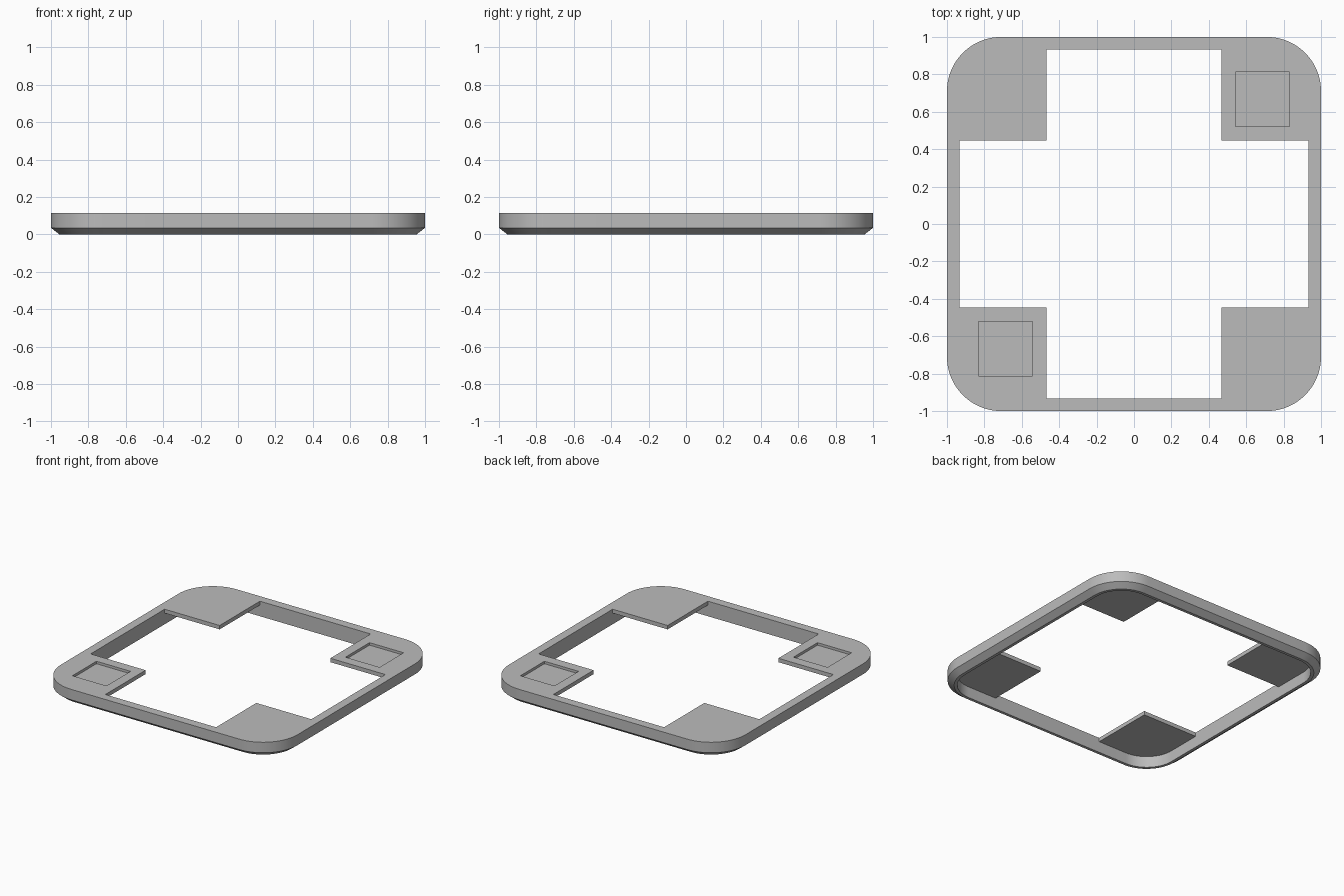
import bpy
import bmesh
from math import sin, cos, pi, radians

cube = bpy.data.objects.get("Cube")
if cube:
    bpy.data.objects.remove(cube, do_unlink=True)

TOP, PLATE_BOTTOM, CHAMFER_Z, POCKET_Z = 0.115, 0.085, 0.035, 0.096
OUTER, INNER, FOOT = 1.0, 0.933, 0.955
ARC_CENTRE = 0.71
KX, KY = 0.468, 0.447          # inner corner of each corner plate
POCKET = ((0.543, 0.522), (0.831, 0.522), (0.831, 0.812), (0.543, 0.812))
SEGS = 24
M = SEGS + 3                   # points per corner
MID = 1 + SEGS // 2
QUADRANTS = ((1, 1), (-1, 1), (-1, -1), (1, -1))

bm = bmesh.new()


def rounded_loop(half, z):
    """Rounded square whose points also mark the ends of the corner plates."""
    r = half - ARC_CENTRE
    corner = [(half, KY)]
    for i in range(SEGS + 1):
        a = i / SEGS * pi / 2
        corner.append((ARC_CENTRE + r * cos(a), ARC_CENTRE + r * sin(a)))
    corner.append((KX, half))
    loop = []
    for sx, sy in QUADRANTS:
        pts = corner if sx * sy > 0 else corner[::-1]
        loop += [bm.verts.new((sx * x, sy * y, z)) for x, y in pts]
    return loop


def bridge(a, b, straight_only=False):
    n = len(a)
    for i in range(n):
        if straight_only and i % M != M - 1:
            continue
        j = (i + 1) % n
        bm.faces.new((a[i], a[j], b[j], b[i]))


# Rim: top, outer wall, chamfer, narrow foot and inner wall
inner_top = rounded_loop(INNER, TOP)
outer_top = rounded_loop(OUTER, TOP)
outer_low = rounded_loop(OUTER, CHAMFER_Z)
foot_outer = rounded_loop(FOOT, 0)
foot_inner = rounded_loop(INNER, 0)
inner_mid = rounded_loop(INNER, PLATE_BOTTOM)
chain = (inner_top, outer_top, outer_low, foot_outer, foot_inner, inner_mid)
for a, b in zip(chain, chain[1:]):
    bridge(a, b)
bridge(inner_mid, inner_top, straight_only=True)

# Corner plates, two opposite ones with a square pocket
for q, (sx, sy) in enumerate(QUADRANTS):
    up = inner_top[q * M:(q + 1) * M]
    low = inner_mid[q * M:(q + 1) * M]
    k_up = bm.verts.new((sx * KX, sy * KY, TOP))
    k_low = bm.verts.new((sx * KX, sy * KY, PLATE_BOTTOM))
    bm.faces.new([k_low] + low)
    for end in (0, -1):
        bm.faces.new((k_up, up[end], low[end], k_low))
    if sx * sy < 0:
        bm.faces.new([k_up] + up)
        continue
    edge = [bm.verts.new((sx * x, sy * y, TOP)) for x, y in POCKET]
    floor = [bm.verts.new((sx * x, sy * y, POCKET_Z)) for x, y in POCKET]
    a, b, c, d = edge
    bm.faces.new([k_up] + up[:MID + 1] + [c, b, a])
    bm.faces.new([k_up, a, d, c] + up[MID:])
    for i in range(4):
        j = (i + 1) % 4
        bm.faces.new((edge[i], edge[j], floor[j], floor[i]))
    bm.faces.new(floor)

bmesh.ops.recalc_face_normals(bm, faces=bm.faces)
mesh = bpy.data.meshes.new("square_frame")
bm.to_mesh(mesh)
bm.free()

# Plain grey finish
grey = bpy.data.materials.new("plain_grey")
grey.use_nodes = True
colour = (0.5, 0.5, 0.5, 1)
grey.diffuse_color = colour
for node in grey.node_tree.nodes:
    if node.type == "BSDF_PRINCIPLED":
        node.inputs["Base Color"].default_value = colour
mesh.materials.append(grey)

frame = bpy.data.objects.new("square_frame", mesh)
bpy.context.collection.objects.link(frame)
bpy.ops.object.select_all(action="DESELECT")
frame.select_set(True)
bpy.context.view_layer.objects.active = frame
bpy.ops.object.shade_smooth_by_angle(angle=radians(30))
